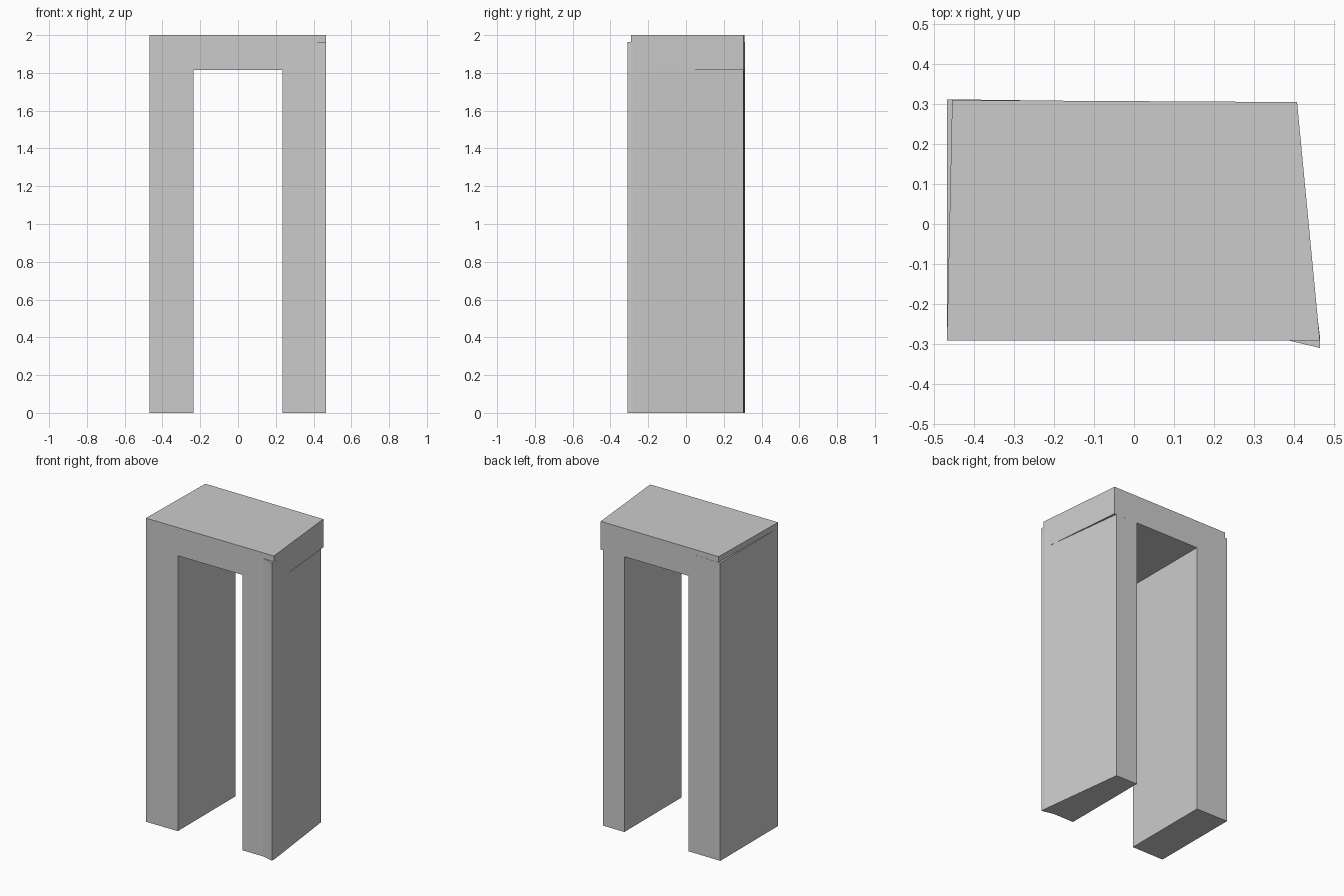
import bpy, bmesh

if "Cube" in bpy.data.objects:
    bpy.data.objects.remove(bpy.data.objects["Cube"])


def prism(name, outline, z0, z1):
    """Extrude a counter-clockwise footprint straight up from z0 to z1."""
    bm = bmesh.new()
    face = bm.faces.new([bm.verts.new((x, y, z0)) for x, y in outline])
    top = bmesh.ops.extrude_face_region(bm, geom=[face])["geom"]
    verts = [v for v in top if isinstance(v, bmesh.types.BMVert)]
    bmesh.ops.translate(bm, verts=verts, vec=(0, 0, z1 - z0))
    bmesh.ops.recalc_face_normals(bm, faces=bm.faces[:])
    mesh = bpy.data.meshes.new(name)
    bm.to_mesh(mesh)
    bm.free()
    obj = bpy.data.objects.new(name, mesh)
    bpy.context.collection.objects.link(obj)
    return obj


LEG_TOP = 1.963
LINTEL_BOTTOM = 1.814

# Capstone lying across both uprights
prism("lintel", [(-0.468, -0.291), (0.465, -0.291), (0.408, 0.305),
                 (-0.455, 0.310)], LINTEL_BOTTOM, 2.0)

# Left upright, slightly proud of the lintel at its back corner
prism("left_upright", [(-0.468, -0.291), (-0.235, -0.291), (-0.235, 0.309),
                       (-0.468, 0.312)], 0, LEG_TOP)

# Right upright, narrowing to the back, with a proud front corner
prism("right_upright", [(0.235, -0.291), (0.385, -0.291), (0.465, -0.310),
                        (0.465, -0.280), (0.393, 0.305), (0.235, 0.306)],
      0, LEG_TOP)
